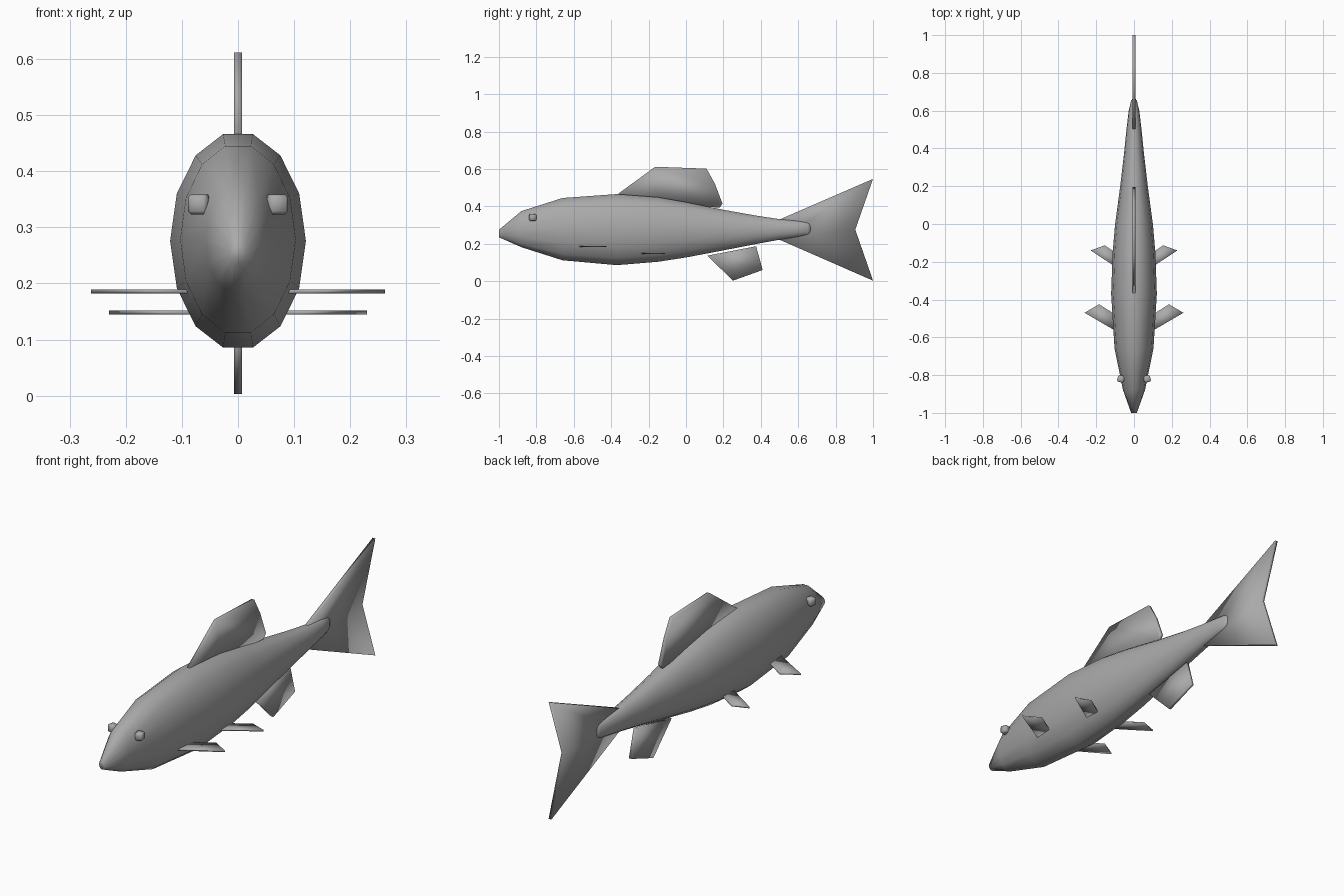
import bpy, bmesh, math
from mathutils import Vector

default = bpy.data.objects.get("Cube")
if default:
    bpy.data.objects.remove(default)

GREY = (0.4, 0.4, 0.4, 1.0)
grey = bpy.data.materials.new("fish grey")
grey.use_nodes = True
grey.diffuse_color = GREY
grey.node_tree.nodes["Principled BSDF"].inputs["Base Color"].default_value = GREY


def add_object(name, bm, smooth=True):
    bmesh.ops.recalc_face_normals(bm, faces=bm.faces)
    for face in bm.faces:
        face.smooth = smooth
    mesh = bpy.data.meshes.new(name)
    bm.to_mesh(mesh)
    bm.free()
    mesh.materials.append(grey)
    obj = bpy.data.objects.new(name, mesh)
    bpy.context.scene.collection.objects.link(obj)
    return obj


def slab(name, points, half, axis):
    """Thin smooth-shaded plate: an outline pushed both ways along an axis."""
    offset = Vector(axis) * half
    bm = bmesh.new()
    sides = [[bm.verts.new(Vector(p) + offset * s) for p in points] for s in (-1, 1)]
    for side in sides:
        bm.faces.new(side)
    count = len(points)
    for i in range(count):
        j = (i + 1) % count
        bm.faces.new((sides[0][i], sides[0][j], sides[1][j], sides[1][i]))
    return add_object(name, bm)


# Body: fourteen-sided rings (y, top, bottom, half width) lofted nose to tail
SIDES = 14
stations = [
    (-1.0, 0.275, 0.235, 0.015), (-0.88, 0.375, 0.182, 0.058),
    (-0.66, 0.445, 0.112, 0.103), (-0.37, 0.466, 0.086, 0.121),
    (-0.15, 0.449, 0.104, 0.113), (0.0, 0.423, 0.127, 0.1),
    (0.2, 0.382, 0.165, 0.073), (0.38, 0.35, 0.2, 0.052),
    (0.5, 0.332, 0.222, 0.04), (0.6, 0.322, 0.238, 0.028),
    (0.65, 0.315, 0.247, 0.016), (0.668, 0.308, 0.255, 0.006),
]
bm = bmesh.new()
rings = []
for y, top, bottom, width in stations:
    middle = (top + bottom) / 2
    height = (top - bottom) / 2 / math.sin(math.tau * 3 / SIDES)
    ring = []
    for i in range(SIDES):
        a = math.tau * i / SIDES
        ring.append(bm.verts.new((width * math.cos(a), y, middle + height * math.sin(a))))
    rings.append(ring)
for a, b in zip(rings, rings[1:]):
    for i in range(SIDES):
        j = (i + 1) % SIDES
        bm.faces.new((a[i], a[j], b[j], b[i]))
bm.faces.new(rings[0])
bm.faces.new(rings[-1])
add_object("body", bm)

# Upright fins: outlines in (y, z)
upright = {
    "dorsal_fin": [(-0.37, 0.462), (-0.165, 0.612), (0.11, 0.602), (0.155, 0.52),
                   (0.195, 0.415), (0.18, 0.393), (0.1, 0.4), (-0.15, 0.43)],
    "anal_fin": [(0.115, 0.137), (0.375, 0.187), (0.41, 0.06), (0.25, 0.003)],
    "tail_fin": [(0.5, 0.33), (1.0, 0.547), (0.905, 0.276), (1.0, 0.003), (0.5, 0.222)],
}
for name, outline in upright.items():
    slab(name, [(0, y, z) for y, z in outline], 0.007, (1, 0, 0))

# Paired fins: outlines in (x, y) at one height, mirrored
paired = {
    "pectoral_fin": (0.186, [(0.09, -0.57), (0.262, -0.47), (0.185, -0.425), (0.09, -0.485)]),
    "pelvic_fin": (0.148, [(0.07, -0.245), (0.23, -0.14), (0.155, -0.113), (0.07, -0.17)]),
}
for side, sign in (("left", 1), ("right", -1)):
    for name, (z, outline) in paired.items():
        slab(f"{side}_{name}", [(sign * x, y, z) for x, y in outline], 0.0035, (0, 0, 1))

    # Eye: small chamfered block
    bm = bmesh.new()
    bmesh.ops.create_cube(bm, size=0.036)
    bmesh.ops.bevel(bm, geom=bm.edges[:], offset=0.006, segments=1, affect="EDGES")
    eye = add_object(f"{side}_eye", bm)
    eye.location = (sign * 0.069, -0.82, 0.341)
    eye.rotation_euler = (0, 0, sign * 0.25)
